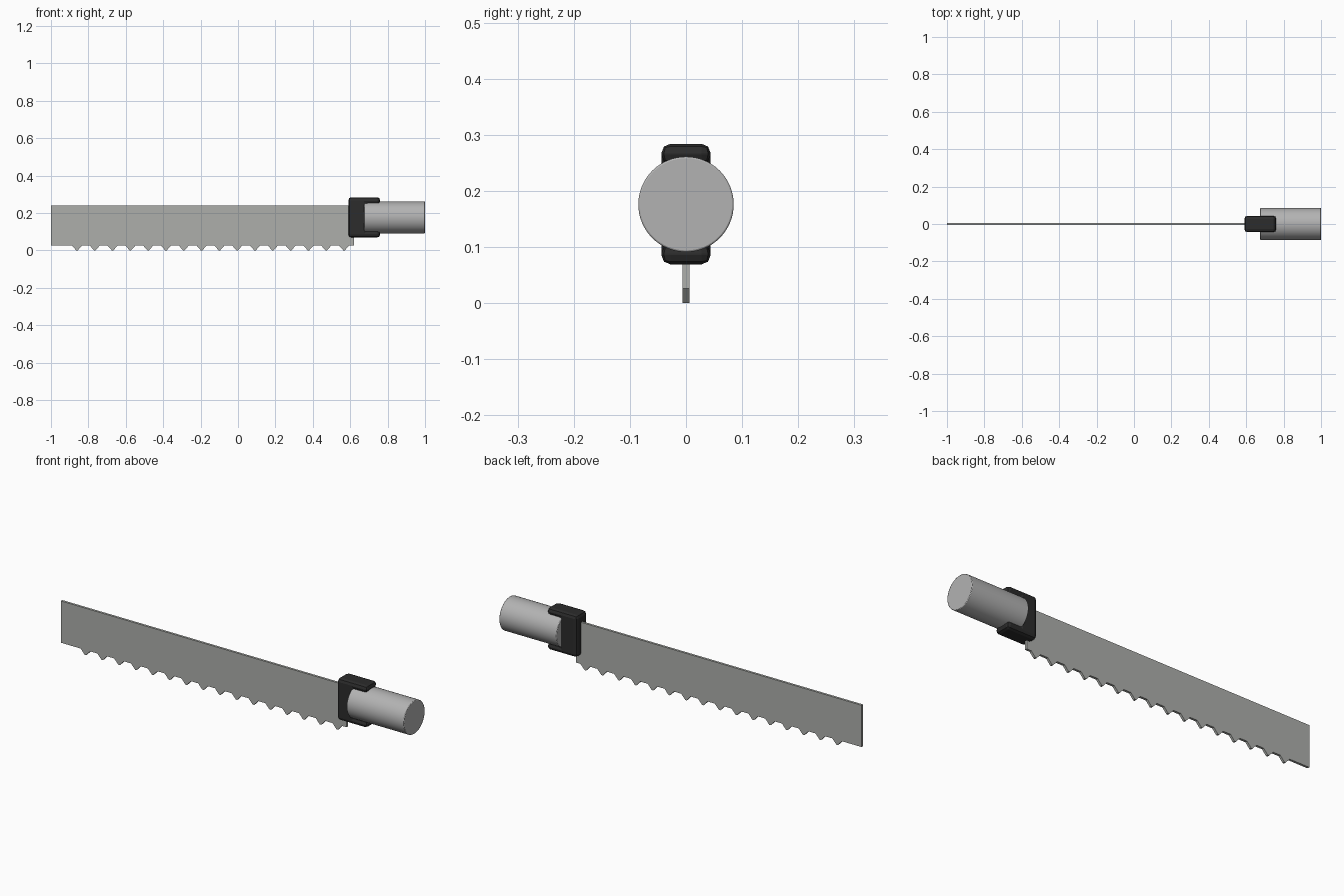
import bpy
import bmesh
import math

cube = bpy.data.objects.get("Cube")
if cube:
    bpy.data.objects.remove(cube, do_unlink=True)


def material(name, color):
    mat = bpy.data.materials.new(name)
    mat.use_nodes = True
    mat.diffuse_color = color
    mat.node_tree.nodes["Principled BSDF"].inputs["Base Color"].default_value = color
    return mat


def extrude_profile(name, points, half_width, mat):
    """Extrude an outline in the XZ plane symmetrically along Y."""
    bm = bmesh.new()
    face = bm.faces.new([bm.verts.new((x, -half_width, z)) for x, z in points])
    result = bmesh.ops.extrude_face_region(bm, geom=[face])
    verts = [v for v in result["geom"] if isinstance(v, bmesh.types.BMVert)]
    bmesh.ops.translate(bm, verts=verts, vec=(0, 2 * half_width, 0))
    bmesh.ops.recalc_face_normals(bm, faces=bm.faces)
    mesh = bpy.data.meshes.new(name)
    bm.to_mesh(mesh)
    bm.free()
    mesh.materials.append(mat)
    obj = bpy.data.objects.new(name, mesh)
    bpy.context.collection.objects.link(obj)
    return obj


def add_bevel(obj, width, segments):
    mod = obj.modifiers.new("rounded_edges", "BEVEL")
    mod.width = width
    mod.segments = segments
    mod.limit_method = "ANGLE"


blade_grey = material("blade grey", (0.42, 0.43, 0.41, 1))
handle_grey = material("handle grey", (0.45, 0.45, 0.45, 1))
black = material("clamp black", (0.025, 0.025, 0.025, 1))

# Saw blade with a row of teeth along the lower edge
edge, left, right, top = 0.026, -1.0, 0.62, 0.24
teeth, first, pitch = 16, -0.861, 0.0952
outline = [(left, top), (left, edge)]
for i in range(teeth):
    x = first + i * pitch
    outline += [(x - 0.027, edge), (x - 0.004, 0), (x + 0.004, 0), (x + 0.027, edge)]
outline += [(right, edge), (right, top)]
extrude_profile("blade", outline, 0.006, blade_grey)

# C-shaped clamp holding the blade and gripping the handle
x0, x1, x2 = 0.59, 0.69, 0.76
z0, z1, bar = 0.069, 0.284, 0.036
clamp = extrude_profile("clamp", [
    (x0, z0), (x2, z0), (x2, z0 + bar), (x1, z0 + bar),
    (x1, z1 - bar), (x2, z1 - bar), (x2, z1), (x0, z1)], 0.044, black)
add_bevel(clamp, 0.0165, 2)

# Round handle
bpy.ops.mesh.primitive_cylinder_add(
    vertices=64, radius=0.085, depth=0.325,
    location=(0.8375, 0, 0.176), rotation=(0, math.pi / 2, 0))
handle = bpy.context.object
handle.name = "handle"
handle.data.materials.append(handle_grey)
add_bevel(handle, 0.003, 2)
bpy.ops.object.shade_smooth_by_angle(angle=math.radians(30))
